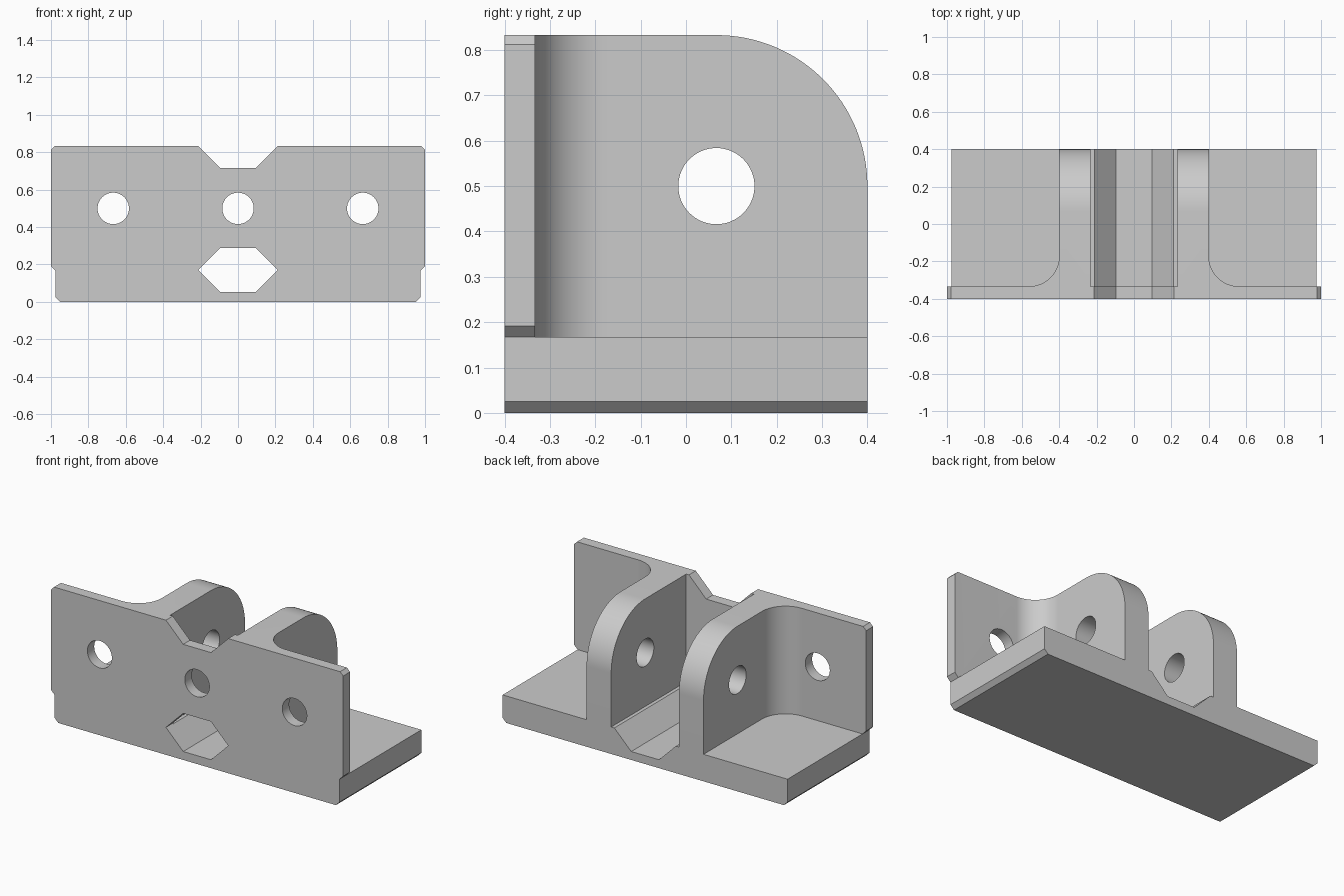
import bpy, bmesh
from math import sin, cos, pi, radians

cube = bpy.data.objects.get("Cube")
if cube:
    bpy.data.objects.remove(cube, do_unlink=True)

grey = bpy.data.materials.new("plain grey")
grey.use_nodes = True
grey.diffuse_color = (0.6, 0.6, 0.6, 1)
grey.node_tree.nodes["Principled BSDF"].inputs["Base Color"].default_value = (0.6, 0.6, 0.6, 1)

# Main sizes
TOP, FLOOR, DEPTH, PLATE_BACK = 0.833, 0.167, 0.4, -0.333
HOLE, ROUND, FILLET = 0.084, 0.333, 0.16
EYE_Y, EYE_Z = 0.067, 0.5


def arc(cx, cy, r, start, end, steps):
    """Points along a circular arc, angles in degrees."""
    angles = [radians(start + (end - start) * i / steps) for i in range(steps + 1)]
    return [(cx + r * cos(a), cy + r * sin(a)) for a in angles]


def prism(name, outline, axis, lo, hi):
    """Extrude a 2D outline along an axis; the outline uses the other two axes in order."""
    place = {"x": lambda p, d: (d, p[0], p[1]),
             "y": lambda p, d: (p[0], d, p[1]),
             "z": lambda p, d: (p[0], p[1], d)}[axis]
    bm = bmesh.new()
    face = bm.faces.new([bm.verts.new(place(p, lo)) for p in outline])
    moved = bmesh.ops.extrude_face_region(bm, geom=[face])["geom"]
    shift = place((0, 0), hi - lo)
    bmesh.ops.translate(bm, vec=shift, verts=[v for v in moved if isinstance(v, bmesh.types.BMVert)])
    bmesh.ops.recalc_face_normals(bm, faces=bm.faces)
    mesh = bpy.data.meshes.new(name)
    bm.to_mesh(mesh)
    bm.free()
    mesh.materials.append(grey)
    obj = bpy.data.objects.new(name, mesh)
    bpy.context.collection.objects.link(obj)
    return obj


def combine(body, tool, operation):
    """Apply one exact boolean and discard the tool."""
    tool.hide_render = True
    mod = body.modifiers.new(operation, "BOOLEAN")
    mod.operation, mod.solver, mod.object = operation, "EXACT", tool
    bpy.context.view_layer.objects.active = body
    bpy.ops.object.modifier_apply(modifier=mod.name)
    bpy.data.objects.remove(tool, do_unlink=True)


def mirrored(half):
    """Close a right-hand half outline with its mirror image in x."""
    return half + [(-x, z) for x, z in reversed(half)]


# Base slab with chamfered lower edges
bracket = prism("clevis_bracket", mirrored([(0.95, 0), (0.975, 0.025), (0.975, FLOOR)]),
                "y", -DEPTH, DEPTH)

# Front plate with chamfered ends, slightly wider than the base
plate = prism("front_plate", mirrored([(0.9, 0.1), (0.975, FLOOR), (1, 0.192), (1, 0.812), (0.979, TOP)]),
              "y", -DEPTH, PLATE_BACK)
combine(bracket, plate, "UNION")

# Two rounded lugs, each blended into the plate by an outer fillet
lug_side = [(-0.37, 0.1), (DEPTH, 0.1)] + arc(EYE_Y, EYE_Z, ROUND, 0, 90, 32) + [(-0.37, TOP)]
blend = arc(0.4 + FILLET, PLATE_BACK + FILLET, FILLET, 180, 270, 24)
blend += [(0.4 + FILLET, -0.37), (0.35, -0.37), (0.35, PLATE_BACK + FILLET)]
for s in (-1, 1):
    combine(bracket, prism("lug", lug_side, "x", s * 0.232, s * 0.4), "UNION")
    combine(bracket, prism("lug_fillet", [(s * x, y) for x, y in blend], "z", 0.1, TOP), "UNION")

# Groove through the base and plate, and the matching notch in the top edge
groove = mirrored([(0.095, 0.052), (0.213, 0.17), (0.095, 0.288)])
notch = mirrored([(0.095, 0.715), (0.213, TOP), (0.233, TOP + 0.02)])
combine(bracket, prism("groove_cutter", groove, "y", -0.5, 0.5), "DIFFERENCE")
combine(bracket, prism("notch_cutter", notch, "y", -0.5, PLATE_BACK + 0.01), "DIFFERENCE")

# Three screw holes in the plate and the pin hole through both lugs
for x in (-0.667, 0, 0.667):
    ring = arc(x, EYE_Z, HOLE, 0, 360, 64)[:-1]
    combine(bracket, prism("screw_hole_cutter", ring, "y", -0.5, -0.2), "DIFFERENCE")
pin = arc(EYE_Y, EYE_Z, HOLE, 0, 360, 64)[:-1]
combine(bracket, prism("pin_hole_cutter", pin, "x", -0.5, 0.5), "DIFFERENCE")

# Smooth curves, sharp corners
bpy.ops.object.select_all(action="DESELECT")
bracket.select_set(True)
bpy.context.view_layer.objects.active = bracket
bpy.ops.object.shade_smooth_by_angle(angle=radians(30))
